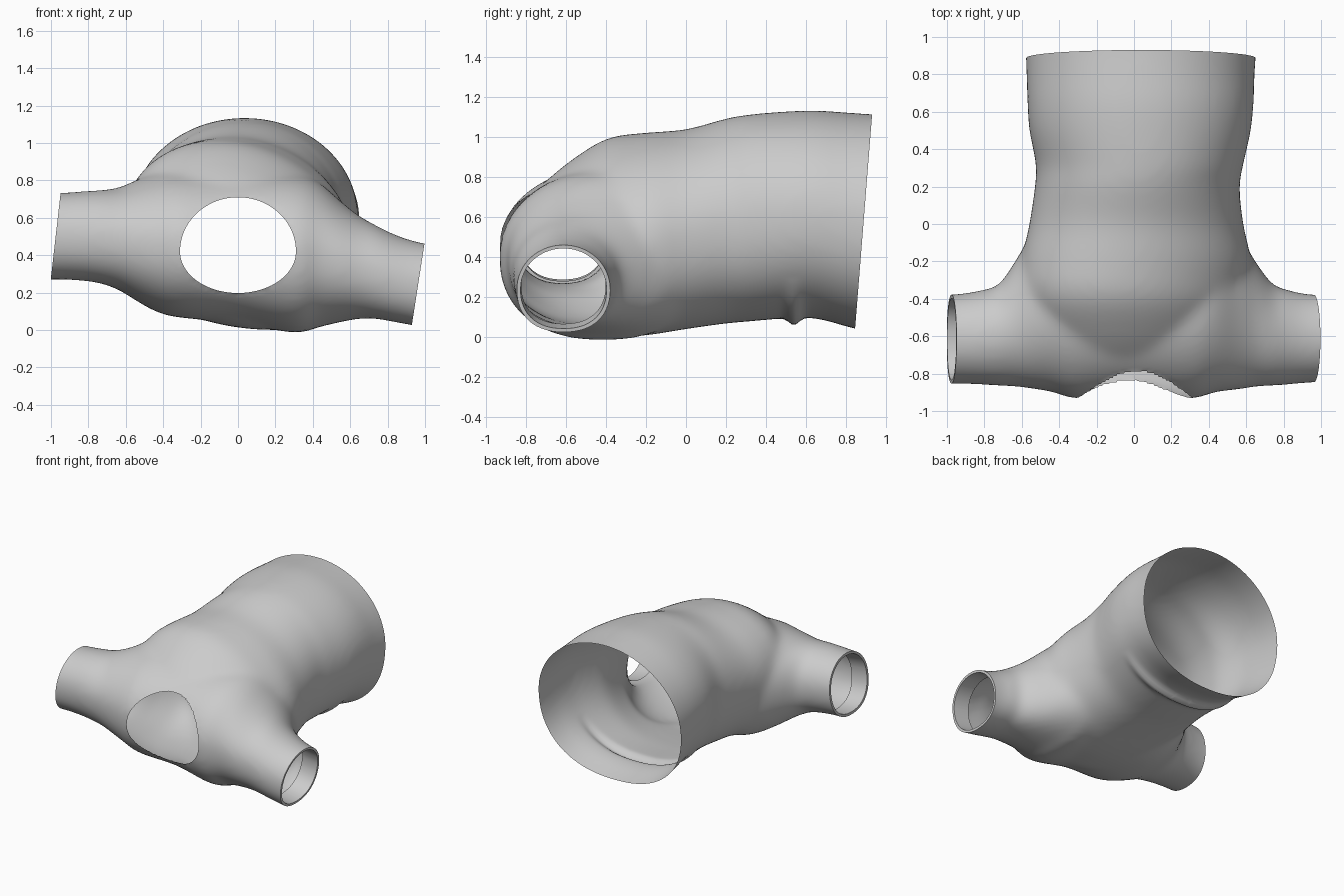
import bpy, bmesh, math
from mathutils import Vector

if "Cube" in bpy.data.objects:
    bpy.data.objects.remove(bpy.data.objects["Cube"])


def spline(rows, n=6):
    """Catmull-Rom interpolation of station rows."""
    out = []
    for i in range(len(rows) - 1):
        p0, p1 = rows[max(i - 1, 0)], rows[i]
        p2, p3 = rows[i + 1], rows[min(i + 2, len(rows) - 1)]
        for k in range(n):
            t = k / n
            out.append([0.5 * (2 * b + (c - a) * t + (2*a - 5*b + 4*c - d) * t**2
                               + (3*b - a - 3*c + d) * t**3)
                        for a, b, c, d in zip(p0, p1, p2, p3)])
    return out + [list(rows[-1])]


def loft(bm, rows, place, sides=64):
    """Closed tube; each row is (position, low u, high u, bottom z, top z)."""
    rings = []
    for t, u0, u1, z0, z1 in spline(rows):
        ring = []
        for k in range(sides):
            a = 2 * math.pi * k / sides
            c, s = math.cos(a), math.sin(a)
            e = 2 / 2.3 if s < 0 else 1
            u = (u0 + u1) / 2 + (u1 - u0) / 2 * math.copysign(abs(c) ** e, c)
            z = (z0 + z1) / 2 + (z1 - z0) / 2 * math.copysign(abs(s) ** e, s)
            ring.append(bm.verts.new(place(t, u, z)))
        rings.append(ring)
    for a, b in zip(rings, rings[1:]):
        for k in range(sides):
            j = (k + 1) % sides
            bm.faces.new((a[k], a[j], b[j], b[k]))
    bm.faces.new(rings[0])
    bm.faces.new(rings[-1])


def body_point(y, x, z):
    # the shoulders lean to one side, fading out towards the hem
    lean = 0.14 * min(1, max(0, (0.3 - y) / 0.6))
    return (x, y, z - lean * x)


bm = bmesh.new()
# torso, lofted along y
loft(bm, [(-.76, -.40, .40, .20, .72), (-.60, -.52, .52, .05, .86),
          (-.40, -.60, .60, .015, .985), (-.20, -.60, .625, .02, 1.02),
          (0, -.56, .585, .045, 1.04), (.2, -.53, .565, .07, 1.095),
          (.32, -.525, .585, .08, 1.115), (.5, -.56, .625, .095, 1.13),
          (.65, -.57, .64, .095, 1.135), (.8, -.575, .645, .055, 1.125),
          (.95, -.58, .655, .02, 1.115), (1.08, -.58, .655, .02, 1.115)], body_point)
# sleeves and shoulders, lofted along x
loft(bm, [(-1.12, -.86, -.38, .265, .735), (-.95, -.855, -.375, .27, .735),
          (-.8, -.86, -.35, .26, .745), (-.72, -.865, -.32, .245, .75),
          (-.63, -.87, -.19, .21, .765), (-.55, -.88, -.06, .16, .80),
          (-.43, -.90, .08, .095, .84), (-.3, -.935, .1, .065, .85),
          (0, -.915, .1, .04, .845), (.3, -.935, .1, -.015, .83),
          (.43, -.90, .08, .015, .79), (.56, -.885, -.06, .045, .68),
          (.65, -.87, -.20, .06, .61), (.74, -.865, -.32, .06, .56),
          (.82, -.86, -.35, .045, .52),
          (.93, -.85, -.375, .025, .48), (1.12, -.84, -.38, -.02, .44)],
     lambda x, y, z: (x, y, z))
bmesh.ops.recalc_face_normals(bm, faces=bm.faces)
mesh = bpy.data.meshes.new("shirt")
bm.to_mesh(mesh)
bm.free()
shirt = bpy.data.objects.new("shirt", mesh)
bpy.context.collection.objects.link(shirt)

# merge the tubes into one soft skin
remesh = shirt.modifiers.new("merge", 'REMESH')
remesh.mode = 'VOXEL'
remesh.voxel_size = 0.02
soften = shirt.modifiers.new("soften", 'SMOOTH')
soften.factor = 0.5
soften.iterations = 30
bpy.context.view_layer.objects.active = shirt
shirt.select_set(True)
for m in ("merge", "soften"):
    bpy.ops.object.modifier_apply(modifier=m)

bm = bmesh.new()
bm.from_mesh(shirt.data)


def open_end(co, no):
    """Trim off a closed end and return the new border edges."""
    geom = bm.verts[:] + bm.edges[:] + bm.faces[:]
    r = bmesh.ops.bisect_plane(bm, geom=geom, plane_co=co, plane_no=no,
                               dist=1e-5, clear_outer=True)
    return [g for g in r["geom_cut"] if isinstance(g, bmesh.types.BMEdge) and g.is_boundary]


def turn_in(edges, shrink, shift):
    """Extrude a border, scaling it to its centre and shifting it."""
    geom = bmesh.ops.extrude_edge_only(bm, edges=edges)["geom"]
    vs = [g for g in geom if isinstance(g, bmesh.types.BMVert)]
    mid = sum((v.co for v in vs), Vector()) / len(vs)
    for v in vs:
        v.co = mid + (v.co - mid) * shrink + shift
    return [g for g in geom if isinstance(g, bmesh.types.BMEdge)]


# hem
open_end((0, .845, .04), Vector((0, 1.07, -.085)))
# cuffs with a turned-in lining
for co, no in (((-1, 0, .28), Vector((-.44, 0, .05))),
               ((.93, 0, .03), Vector((.42, 0, -.065)))):
    border = open_end(co, no)
    border = turn_in(border, .92, Vector())
    turn_in(border, .98, no.normalized() * -.13)


# neck opening
def neck_radius(p):
    # egg shape, widest a little below the middle
    h = (p.z - .42) / (.29 if p.z > .42 else .222)
    return math.hypot(p.x / .31, h)


gone = []
for f in bm.faces:
    c = f.calc_center_median()
    if c.y < -.6 and neck_radius(c) < 1:
        gone.append(f)
bmesh.ops.delete(bm, geom=gone, context='FACES')
for v in bm.verts:
    r = neck_radius(v.co)
    if v.is_boundary and v.co.y < -.6 and .8 < r < 1.2 and abs(v.co.x) < .4:
        v.co.x /= r
        v.co.z = .42 + (v.co.z - .42) / r

# crease across the underside
for v in bm.verts:
    if v.co.z < .3 and v.co.y > .3:
        fade = min(1, (.3 - v.co.z) / .2)
        v.co.z -= .035 * fade * math.exp(-((v.co.y - .54) / .035) ** 2)

bmesh.ops.recalc_face_normals(bm, faces=bm.faces)
bm.to_mesh(shirt.data)
bm.free()
bpy.ops.object.shade_smooth_by_angle(angle=math.radians(40))
